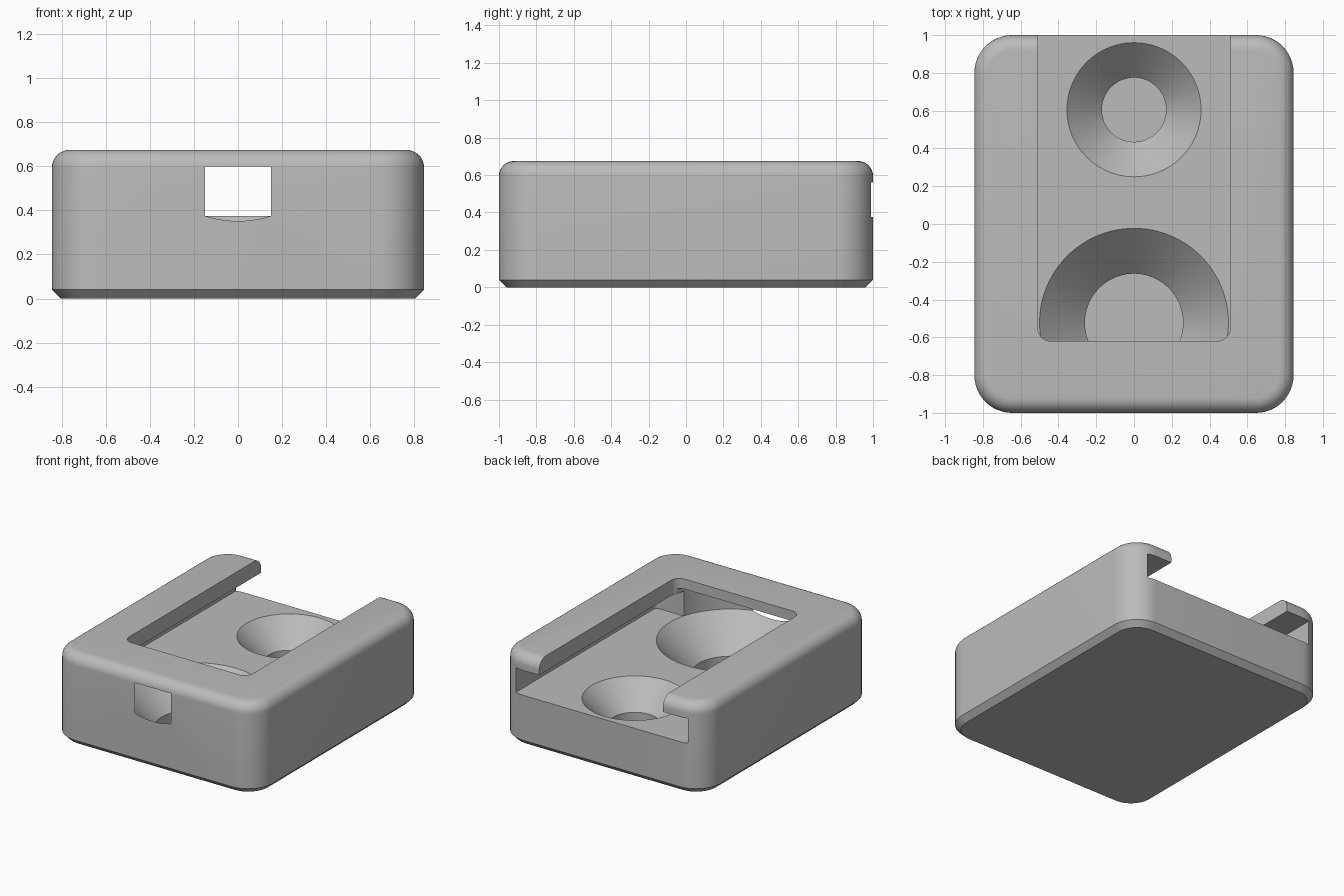
import bpy, bmesh
from math import sin, cos, pi

old = bpy.data.objects.get("Cube")
if old:
    bpy.data.objects.remove(old, do_unlink=True)

grey = bpy.data.materials.new("light_grey")
grey.use_nodes = True
colour = (0.5, 0.5, 0.5, 1)
grey.diffuse_color = colour
bsdf = next(n for n in grey.node_tree.nodes if n.type == "BSDF_PRINCIPLED")
bsdf.inputs["Base Color"].default_value = colour


def skin(name, rings):
    """Join closed rings of points into a capped solid."""
    bm = bmesh.new()
    loops = [[bm.verts.new(p) for p in ring] for ring in rings]
    n = len(loops[0])
    for low, high in zip(loops, loops[1:]):
        for i in range(n):
            j = (i + 1) % n
            bm.faces.new((low[i], low[j], high[j], high[i]))
    bm.faces.new(loops[0][::-1])
    bm.faces.new(loops[-1])
    bmesh.ops.recalc_face_normals(bm, faces=bm.faces)
    mesh = bpy.data.meshes.new(name)
    bm.to_mesh(mesh)
    bm.free()
    mesh.materials.append(grey)
    obj = bpy.data.objects.new(name, mesh)
    bpy.context.collection.objects.link(obj)
    return obj


def rounded_prism(name, half_x, y0, y1, radius, levels, steps=12):
    """Rounded rectangle lofted through (inset, z) levels."""
    rings = []
    for inset, z in levels:
        r = radius - inset
        ring = []
        corners = [(1, y1 - radius), (-1, y1 - radius), (-1, y0 + radius), (1, y0 + radius)]
        for q, (side, cy) in enumerate(corners):
            for k in range(steps + 1):
                a = (q + k / steps) * pi / 2
                ring.append((side * (half_x - radius) + r * cos(a), cy + r * sin(a), z))
        rings.append(ring)
    return skin(name, rings)


def lathe(name, cy, profile, sides=96):
    """Turned solid from (radius, z) points about a vertical axis."""
    turns = [2 * pi * i / sides for i in range(sides)]
    return skin(name, [[(r * cos(a), cy + r * sin(a), z) for a in turns] for r, z in profile])


# Body: chamfered foot, rounded corners, filleted top edge
height, fillet, chamfer = 0.675, 0.08, 0.04
levels = [(chamfer, 0), (0, chamfer)]
for k in range(9):
    a = k / 8 * pi / 2
    levels.append((fillet * (1 - cos(a)), height - fillet + fillet * sin(a)))
body = rounded_prism("slotted_block", 0.845, -1, 1, 0.2, levels)

# T-slot open at the back, and two countersunk pockets in its floor
floor = 0.375
cutters = [
    rounded_prism("channel_cutter", 0.71, -0.66, 1.4, 0.03, [(0, floor), (0, 0.56)]),
    rounded_prism("opening_cutter", 0.51, -0.62, 1.4, 0.07, [(0, 0.5), (0, 0.8)]),
    lathe("front_pocket_cutter", -0.523,
          [(0.26, 0.05), (0.26, 0.135), (0.5, floor), (0.5, 0.6)]),
    lathe("back_pocket_cutter", 0.605,
          [(0.17, 0.05), (0.17, 0.19), (0.355, floor), (0.355, 0.5)]),
]

bpy.ops.object.select_all(action="DESELECT")
bpy.context.view_layer.objects.active = body
body.select_set(True)
for cutter in cutters:
    cutter.hide_render = True
    cut = body.modifiers.new(cutter.name, "BOOLEAN")
    cut.operation = "DIFFERENCE"
    cut.solver = "EXACT"
    cut.object = cutter
    bpy.ops.object.modifier_apply(modifier=cut.name)
    bpy.data.objects.remove(cutter, do_unlink=True)

bpy.ops.object.shade_smooth_by_angle(angle=pi / 6)
